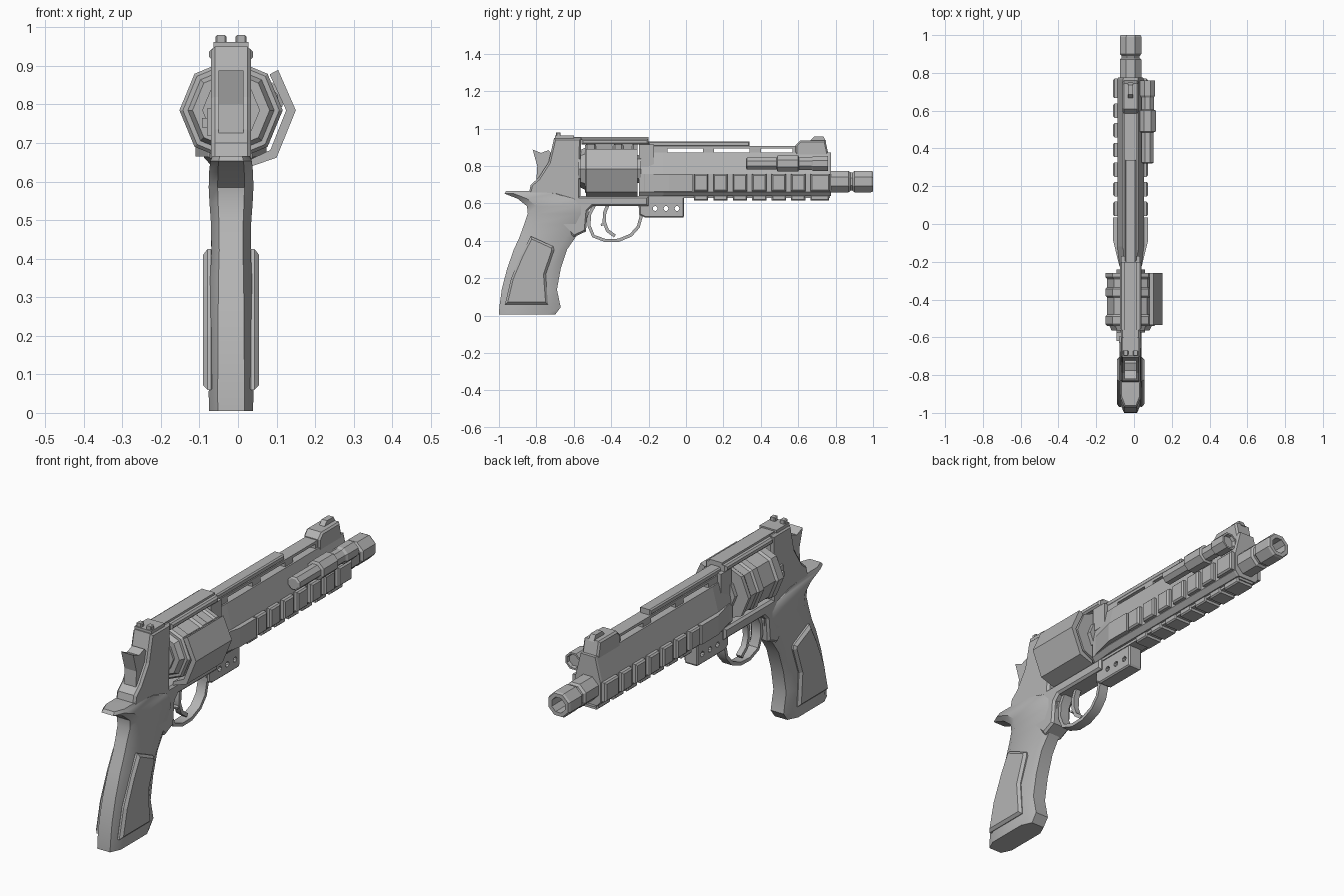
import bpy, bmesh, math
from mathutils import Vector

if "Cube" in bpy.data.objects:
    bpy.data.objects.remove(bpy.data.objects["Cube"])

CX = -0.018  # centre plane of the body
metal = bpy.data.materials.new("grey metal")
metal.diffuse_color = (0.46, 0.46, 0.46, 1)
metal.use_nodes = True
metal.node_tree.nodes["Principled BSDF"].inputs["Base Color"].default_value = metal.diffuse_color


def finish(name, bm, smooth=None):
    bmesh.ops.recalc_face_normals(bm, faces=bm.faces[:])
    me = bpy.data.meshes.new(name)
    bm.to_mesh(me)
    bm.free()
    me.materials.append(metal)
    if smooth:
        me.shade_smooth()
        me.set_sharp_from_angle(angle=math.radians(smooth))
    ob = bpy.data.objects.new(name, me)
    ob.location.x = CX
    bpy.context.collection.objects.link(ob)
    return ob


def prism(name, pts, a, b, axis='x', bevel=0, smooth=None):
    """Extrude a 2D outline from a to b along an axis, optionally bevelling the end rims."""
    place = {'x': lambda p, t: (t, p[0], p[1]),
             'y': lambda p, t: (p[0], t, p[1]),
             'z': lambda p, t: (p[0], p[1], t)}[axis]
    bm = bmesh.new()
    lo = [bm.verts.new(place(p, a)) for p in pts]
    hi = [bm.verts.new(place(p, b)) for p in pts]
    caps = [bm.faces.new(lo), bm.faces.new(hi)]
    n = len(pts)
    for i in range(n):
        j = (i + 1) % n
        bm.faces.new((lo[i], lo[j], hi[j], hi[i]))
    bmesh.ops.recalc_face_normals(bm, faces=bm.faces[:])
    if bevel:
        rim = list({e for f in caps for e in f.edges})
        bmesh.ops.bevel(bm, geom=rim, offset=bevel, segments=1, affect='EDGES')
    return finish(name, bm, smooth)


def box(name, x0, x1, y0, y1, z0, z1, bevel=0):
    return prism(name, [(y0, z0), (y1, z0), (y1, z1), (y0, z1)], x0, x1, bevel=bevel)


def loft(name, rings, smooth=None, closed=False):
    bm = bmesh.new()
    vs = [[bm.verts.new(p) for p in r] for r in rings]
    n = len(vs[0])
    pairs = list(zip(vs, vs[1:])) + ([(vs[-1], vs[0])] if closed else [])
    for r, s in pairs:
        for i in range(n):
            j = (i + 1) % n
            bm.faces.new((r[i], r[j], s[j], s[i]))
    if not closed:
        bm.faces.new(vs[0])
        bm.faces.new(vs[-1])
    return finish(name, bm, smooth)


def lathe(name, prof, x, z, n=8, turn=0.0, closed=False):
    """Faceted turning around a y axis through (x, z); prof is (y, radius)."""
    ang = [math.tau * (i + turn) / n for i in range(n)]
    return loft(name, [[(x + r * math.cos(t), y, z + r * math.sin(t)) for t in ang]
                       for y, r in prof], closed=closed)


def band(name, path, thick, hw, smooth=40):
    """Strip of even thickness that follows a path in the side plane."""
    pts = [Vector(p) for p in path]
    left, right = [], []
    for i, p in enumerate(pts):
        d = (pts[min(i + 1, len(pts) - 1)] - pts[max(i - 1, 0)]).normalized()
        nrm = Vector((-d.y, d.x)) * thick / 2
        left.append(p + nrm)
        right.append(p - nrm)
    return prism(name, left + right[::-1], -hw, hw, smooth=smooth)


# Grip: chamfered sections (height, back, front, half width)
rows = [(0.005, -1.0, -0.70, .057), (0.045, -.998, -.67, .058), (0.14, -.985, -.69, .057),
        (0.25, -.957, -.67, .056), (0.355, -.92, -.635, .054), (0.42, -.89, -.59, .051),
        (0.49, -.865, -.54, .052), (0.545, -.846, -.52, .056), (0.585, -.85, -.525, .058),
        (0.625, -.90, -.56, .057), (0.653, -.972, -.65, .054), (0.667, -.96, -.80, .048)]
rings = []
for z, b, f, w in rows:
    c, k = 0.05, 0.6 * w
    rings.append([(-k, b, z), (k, b, z), (w, b + c, z), (w, f - c, z),
                  (k, f, z), (-k, f, z), (-w, f - c, z), (-w, b + c, z)])
loft("grip", rings, smooth=35)

# Grip side panels
panel = [(-.83, .425), (-.71, .37), (-.705, .35), (-.75, .22), (-.738, .06),
         (-.968, .06), (-.935, .2), (-.88, .33)]
for s, side in ((1, "right"), (-1, "left")):
    prism("grip_panel_" + side, panel, s * .04, s * .073, bevel=.012)

# Frame: rear wall, lower bridge and front of grip
prism("frame", [(-.84, .655), (-.83, .70), (-.79, .735), (-.735, .82), (-.705, .95),
                (-.56, .95), (-.565, .64), (-.20, .64), (-.20, .585), (-.50, .585),
                (-.525, .56), (-.535, .45), (-.60, .42), (-.70, .52)],
      -.052, .052, bevel=.01)
box("top_strap", -.057, .057, -.56, -.2, .915, .945, bevel=.008)
box("strap_ridge", -.035, .035, -.68, -.2, .94, .955)
box("strap_front_lug", -.05, .05, -.25, -.17, .80, .915)
box("release_lever", -.075, -.045, -.62, -.575, .74, .765)
box("lever_catch", -.062, -.045, -.63, -.595, .72, .79)

# Rear sight with a notch
box("rear_sight_base", -.045, .045, -.70, -.60, .945, .962)
for s in (1, -1):
    box("rear_sight_ear", s * .012, s * .04, -.695, -.67, .955, .98, bevel=.004)

# Hammer
prism("hammer", [(-.82, .888), (-.775, .87), (-.735, .885), (-.70, .85), (-.70, .74),
                 (-.80, .725), (-.795, .80)], -.032, .032)

# Octagonal cylinder, recoil plates and right-hand shroud
lathe("cylinder", [(-.54, .125), (-.53, .134), (-.49, .134), (-.48, .124), (-.39, .124),
                   (-.38, .134), (-.345, .134), (-.335, .126), (-.29, .126),
                   (-.28, .134), (-.26, .134)], 0, .785)
lathe("recoil_plate", [(-.565, .10), (-.54, .112)], 0, .785)
lathe("cylinder_hub", [(-.575, .075), (-.24, .075)], 0, .785)
prism("cylinder_shroud", [(.122, .89), (.168, .785), (.118, .662), (.045, .637), (.045, .655),
                          (.102, .682), (.143, .785), (.10, .878)], -.535, -.26, 'y')

# Barrel body with sloped shoulders and tapered rear
section = [(.05, .64), (.07, .662), (.07, .757), (.04, .872)]
section += [(-x, z) for x, z in section[::-1]]
loft("barrel_body", [[(x * k, y, z) for x, z in section]
                     for y, k in ((-.25, .78), (-.12, 1), (.765, 1), (.775, .95))])

# Accessory rails on both sides and below
for s, side in ((1, "right"), (-1, "left")):
    prism("rail_root_" + side, [(s * .05, -.235), (s * .06, -.22), (s * .092, -.09),
                                (s * .092, .035), (s * .05, .035)], .665, .757, 'z')
    for i in range(7):
        y = .08 + .104 * i
        box("rail_tooth_" + side, s * .06, s * .092, y - .038, y + (.038 if i < 6 else .065),
            .665, .757, bevel=.007)
for i in range(7):
    y = .08 + .104 * i
    box("rail_tooth_bottom", -.045, .045, y - .038, y + (.038 if i < 6 else .06),
        .615, .66, bevel=.006)
box("rail_root_bottom", -.04, .04, -.2, .77, .628, .66)

# Ventilated top rib
box("rib_bar", -.032, .032, -.2, .6, .893, .906)
box("rib_upper", -.03, .03, -.2, .34, .904, .932, bevel=.006)
for y0, y1 in ((-.2, -.10), (.09, .15), (.34, .40), (.57, .62)):
    box("rib_post", -.032, .032, y0, y1, .86, .9)

# Front sight block
prism("front_sight_block", [(.585, .83), (.585, .91), (.61, .937), (.745, .937), (.76, .87),
                            (.768, .83)], -.043, .043, bevel=.008)
prism("front_sight_blade", [(.66, .93), (.685, .958), (.735, .958), (.75, .93)], -.014, .014)

# Hollow octagonal muzzle
lathe("muzzle", [(.76, .056), (.765, .062), (.87, .062), (.88, .052), (.89, .052), (.90, .062),
                 (.99, .062), (1.0, .057), (1.0, .038), (.80, .038), (.76, .038)],
      0, .717, turn=.5, closed=True)
lathe("bore_floor", [(.78, .045), (.82, .045)], 0, .717, turn=.5)

# Side-mounted light
lathe("side_light", [(.32, .026), (.325, .034), (.485, .034), (.49, .047), (.60, .047),
                     (.605, .036), (.67, .036), (.68, .043), (.76, .043), (.76, .034),
                     (.745, .03)], .09, .813, turn=.5)
box("light_mount", .03, .075, .49, .60, .785, .83)

# Under lug with three cross holes
lug = prism("under_lug", [(-.25, .63), (-.25, .54), (-.22, .525), (-.015, .525), (-.01, .535),
                          (-.01, .645), (-.2, .645)], -.036, .036, bevel=.006)
for y in (-.165, -.107, -.048):
    hole = prism("lug_hole_cutter",
                 [(y + .013 * math.cos(math.tau * i / 10), .573 + .013 * math.sin(math.tau * i / 10))
                  for i in range(10)], -.1, .1)
    hole.hide_render = True
    hole.hide_viewport = True
    cut = lug.modifiers.new("hole", 'BOOLEAN')
    cut.operation = 'DIFFERENCE'
    cut.solver = 'EXACT'
    cut.object = hole

# Trigger guard and trigger
band("trigger_guard", [(-.49, .59), (-.517, .54), (-.518, .48), (-.495, .425), (-.43, .401),
                       (-.36, .403), (-.295, .43), (-.255, .475), (-.24, .53), (-.245, .59)],
     .017, .024)
band("trigger", [(-.415, .60), (-.435, .55), (-.437, .50), (-.42, .455), (-.38, .425)],
     .018, .014)
band("trigger_spur", [(-.455, .485), (-.437, .49)], .012, .012)
